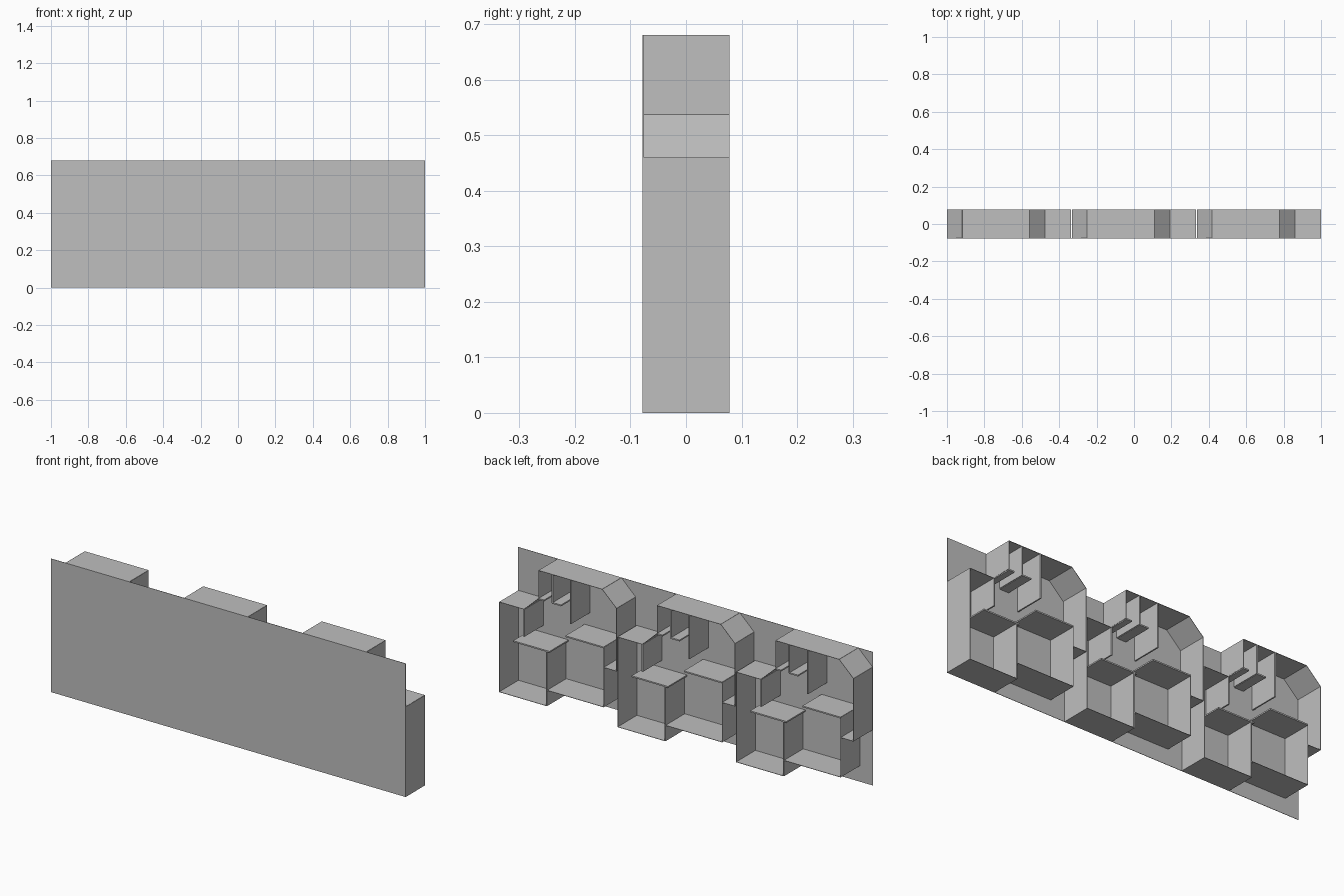
import bpy
import bmesh
from mathutils import Vector

cube = bpy.data.objects.get("Cube")
if cube:
    bpy.data.objects.remove(cube, do_unlink=True)

HALF_DEPTH = 0.078
PERIOD = 0.668

grey = bpy.data.materials.new("plain grey")
grey.use_nodes = True
colour = (0.52, 0.52, 0.52, 1)
grey.diffuse_color = colour
grey.node_tree.nodes["Principled BSDF"].inputs["Base Color"].default_value = colour


def add_wall(bm, start, end, thick):
    """Upright panel between two plan points (x, z), running the full depth."""
    a, b = Vector(start), Vector(end)
    side = (b - a).orthogonal().normalized() * thick / 2
    ring = [a + side, b + side, b - side, a - side]
    near = [bm.verts.new((p.x, -HALF_DEPTH, p.y)) for p in ring]
    face = bm.faces.new(near)
    out = bmesh.ops.extrude_face_region(bm, geom=[face])
    moved = [v for v in out["geom"] if isinstance(v, bmesh.types.BMVert)]
    bmesh.ops.translate(bm, verts=moved, vec=(0, 2 * HALF_DEPTH, 0))


def build(name, paths, thick, count=3):
    """Make one object from wall paths and repeat it for each unit."""
    bm = bmesh.new()
    for path in paths:
        for start, end in zip(path, path[1:]):
            add_wall(bm, start, end, thick)
    bmesh.ops.recalc_face_normals(bm, faces=bm.faces)
    mesh = bpy.data.meshes.new(name)
    bm.to_mesh(mesh)
    bm.free()
    mesh.materials.append(grey)
    obj = bpy.data.objects.new(name, mesh)
    bpy.context.collection.objects.link(obj)
    array = obj.modifiers.new("units", "ARRAY")
    array.count = count
    array.use_relative_offset = False
    array.use_constant_offset = True
    array.constant_offset_displace = (-PERIOD, 0, 0)
    return obj


# Flat base plate
bpy.ops.mesh.primitive_cube_add(size=1, location=(0, -HALF_DEPTH + 0.001, 0.34))
plate = bpy.context.object
plate.name = "base_plate"
plate.scale = (2, 0.002, 0.68)
plate.data.materials.append(grey)

# Outer shell of a unit: side wall, step, slope, tall part, chamfer, niche
build("upper_outer_wall", [[
    (0.999, 0), (0.999, 0.459), (0.86, 0.459), (0.777, 0.537), (0.777, 0.679),
    (0.418, 0.679), (0.338, 0.603), (0.338, 0.283), (0.41, 0.283)]], 0.002)

# Lower shell: floor, step up and the outer side of the lower room
build("lower_outer_wall", [[
    (0.999, 0.001), (0.732, 0.001)],
    [(0.732, 0.081), (0.41, 0.081), (0.41, 0.385)]], 0.002)

# Thin partitions with door gaps
build("partition_walls", [
    [(0.732, 0.001), (0.732, 0.28)],
    [(0.92, 0.28), (0.715, 0.28)],
    [(0.625, 0.384), (0.41, 0.384)],
    [(0.86, 0.459), (0.86, 0.32)],
    [(0.70, 0.679), (0.70, 0.533)],
    [(0.597, 0.679), (0.597, 0.455)],
    [(0.777, 0.534), (0.745, 0.534)],
    [(0.70, 0.534), (0.65, 0.534)],
], 0.007)
